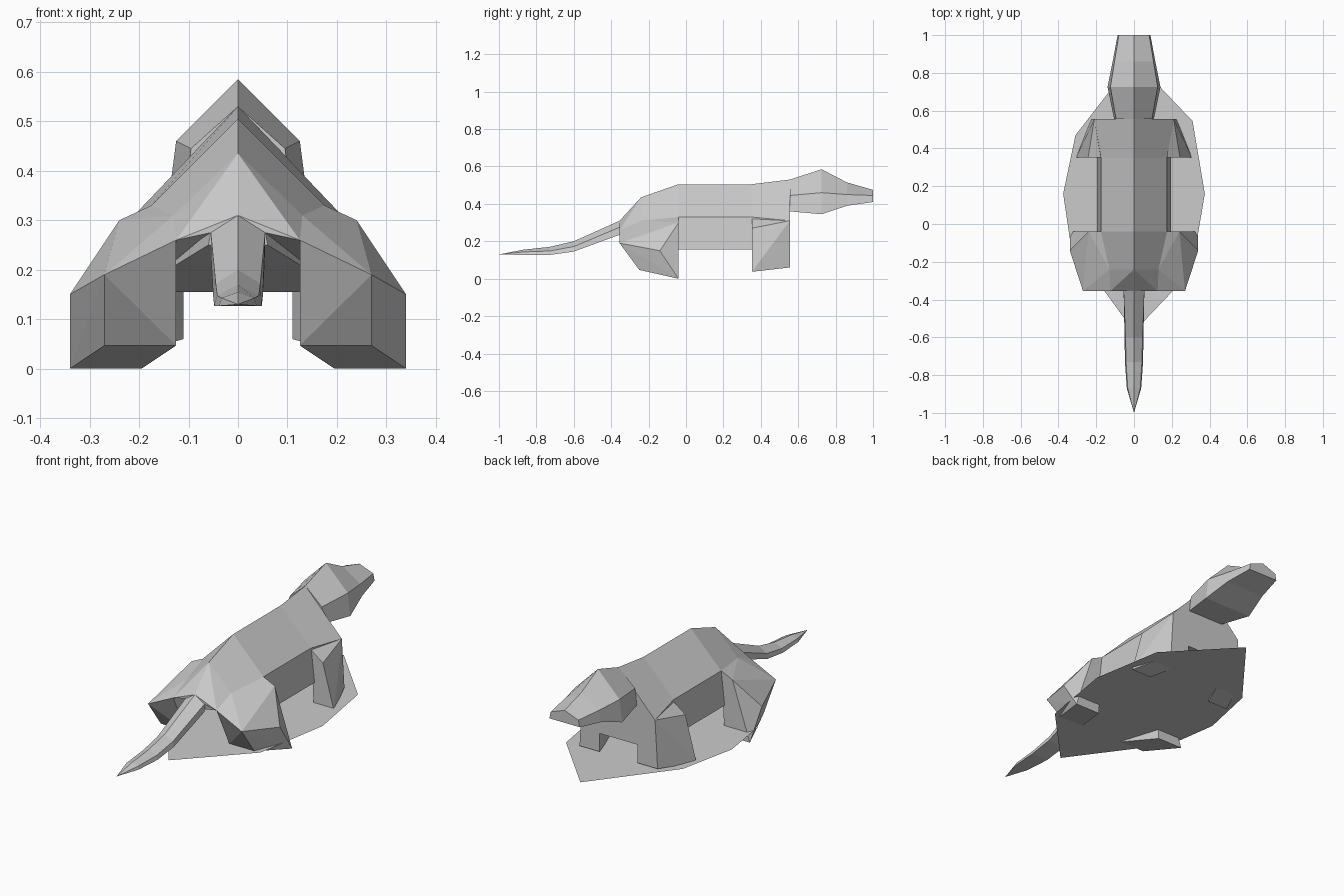
import bpy, bmesh


def finish(bm, name, mirror=False):
    bmesh.ops.recalc_face_normals(bm, faces=bm.faces[:])
    mesh = bpy.data.meshes.new(name)
    bm.to_mesh(mesh)
    bm.free()
    obj = bpy.data.objects.new(name, mesh)
    bpy.context.collection.objects.link(obj)
    if mirror:
        obj.modifiers.new("Mirror", 'MIRROR').use_clip = True
    return obj


def ridged_loft(name, sections, tip=None):
    """Five-sided loft; section = y, ridge z, side x, side z, bottom x, bottom z."""
    bm = bmesh.new()
    rings = []
    for y, rz, sx, sz, bx, bz in sections:
        pts = [(0, rz), (sx, sz), (bx, bz), (-bx, bz), (-sx, sz)]
        rings.append([bm.verts.new((x, y, z)) for x, z in pts])
    for a, b in zip(rings, rings[1:]):
        for i in range(5):
            j = (i + 1) % 5
            bm.faces.new((a[i], a[j], b[j], b[i]))
    bm.faces.new(rings[0])
    if tip:
        t = bm.verts.new(tip)
        for i in range(5):
            bm.faces.new((rings[-1][i], rings[-1][(i + 1) % 5], t))
    else:
        bm.faces.new(rings[-1])
    return finish(bm, name)


def hull_pair(name, points):
    """Faceted leg from its corner points, mirrored across x."""
    bm = bmesh.new()
    for p in points:
        bm.verts.new(p)
    res = bmesh.ops.convex_hull(bm, input=bm.verts[:])
    loose = [v for v in bm.verts if not v.link_faces]
    bmesh.ops.delete(bm, geom=loose, context='VERTS')
    return finish(bm, name, mirror=True)


# Trunk with a sharp back ridge
ridged_loft("trunk", [
    (-0.355, 0.31, 0.055, 0.275, 0.06, 0.25),
    (-0.24, 0.435, 0.13, 0.31, 0.125, 0.21),
    (-0.04, 0.505, 0.175, 0.33, 0.195, 0.155),
    (0.35, 0.505, 0.175, 0.33, 0.195, 0.155),
    (0.555, 0.53, 0.21, 0.31, 0.20, 0.155),
])

# Head and snout
ridged_loft("head", [
    (0.555, 0.53, 0.095, 0.445, 0.105, 0.36),
    (0.725, 0.585, 0.125, 0.46, 0.14, 0.345),
    (0.86, 0.515, 0.103, 0.45, 0.113, 0.39),
    (1.0, 0.475, 0.08, 0.445, 0.087, 0.41),
])

# Tail
ridged_loft("tail", [
    (-0.355, 0.31, 0.055, 0.275, 0.055, 0.235),
    (-0.60, 0.20, 0.045, 0.172, 0.05, 0.145),
    (-0.73, 0.17, 0.042, 0.148, 0.048, 0.127),
    (-0.87, 0.155, 0.033, 0.143, 0.038, 0.127),
], tip=(0, -1.0, 0.13))

# Legs on the tail side
hull_pair("hind_leg", [
    (0.125, -0.355, 0.26), (0.27, -0.355, 0.19), (0.34, -0.14, 0.15),
    (0.24, -0.04, 0.30), (0.175, -0.04, 0.33), (0.13, -0.24, 0.31),
    (0.27, -0.25, 0.047), (0.125, -0.25, 0.047),
    (0.34, -0.04, 0.0), (0.195, -0.04, 0.0),
])

# Bridge between tail root and thigh
hull_pair("rump_side", [
    (0.0, -0.355, 0.31), (0.055, -0.355, 0.275), (0.125, -0.355, 0.26),
    (0.0, -0.24, 0.435), (0.13, -0.24, 0.31), (0.125, -0.24, 0.22),
])

# Legs on the head side
hull_pair("fore_leg", [
    (0.21, 0.555, 0.31), (0.11, 0.555, 0.31), (0.243, 0.352, 0.27),
    (0.175, 0.352, 0.32), (0.23, 0.52, 0.21),
    (0.225, 0.555, 0.06), (0.11, 0.555, 0.06),
    (0.307, 0.352, 0.037), (0.19, 0.352, 0.037),
])

# Flat ground sheet
sheet = bmesh.new()
outline = [(0, 0.87), (-0.31, 0.47), (-0.375, 0.16), (-0.335, -0.11),
           (0, -0.57), (0.305, -0.25), (0.375, 0.16), (0.31, 0.545)]
sheet.faces.new([sheet.verts.new((x, y, 0.05)) for x, y in outline])
finish(sheet, "ground_sheet")
